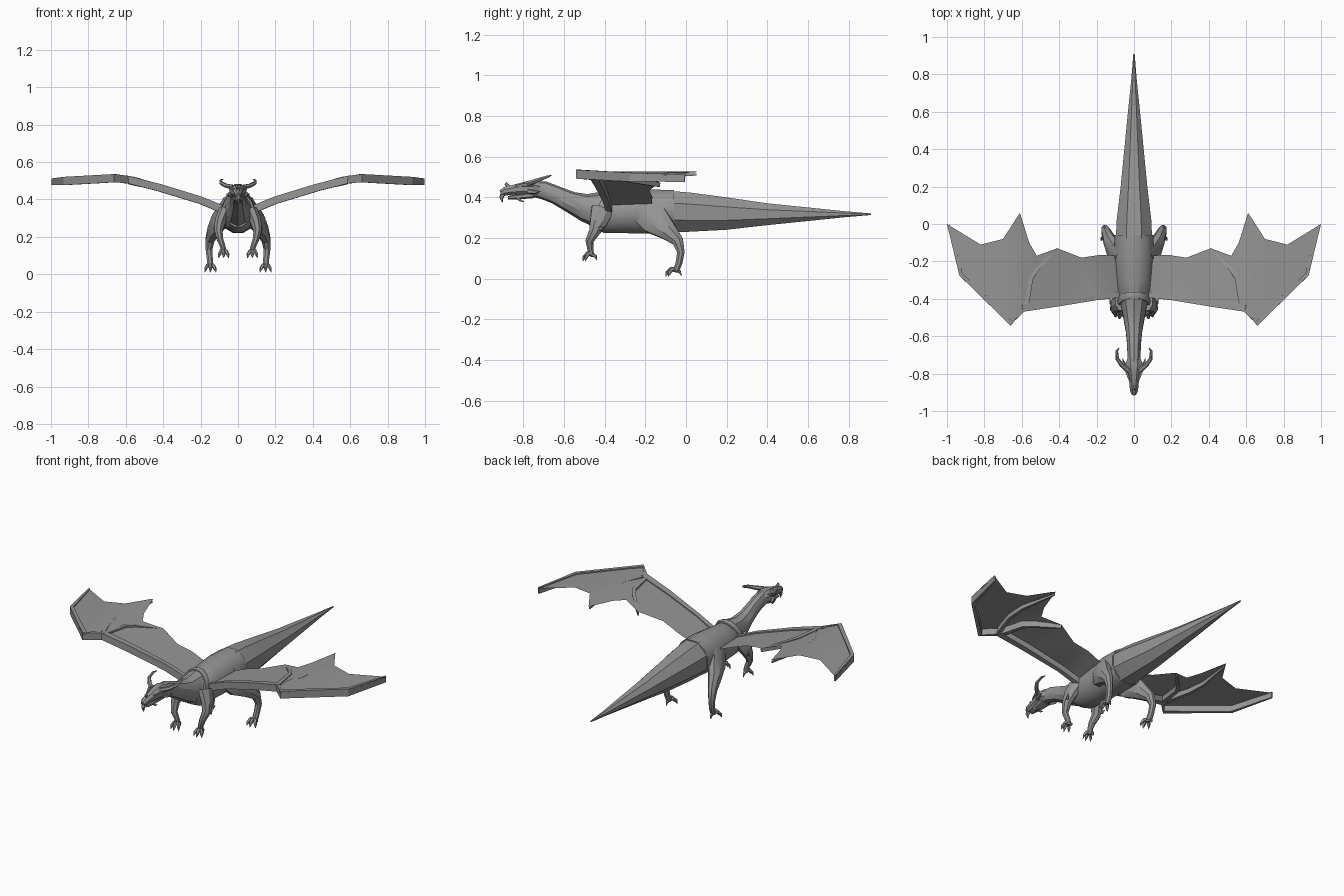
import bpy, bmesh, math
from mathutils import Vector

cube = bpy.data.objects.get("Cube")
if cube:
    bpy.data.objects.remove(cube, do_unlink=True)

grey = bpy.data.materials.new("scale grey")
grey.use_nodes = True
TONE = (0.3, 0.3, 0.3, 1)
grey.diffuse_color = TONE
grey.node_tree.nodes["Principled BSDF"].inputs["Base Color"].default_value = TONE


def finish(name, bm, mirror):
    mesh = bpy.data.meshes.new(name)
    bm.to_mesh(mesh)
    bm.free()
    mesh.materials.append(grey)
    obj = bpy.data.objects.new(name, mesh)
    bpy.context.collection.objects.link(obj)
    if mirror:
        obj.modifiers.new("mirror", 'MIRROR').use_bisect_axis[0] = False
        obj.modifiers["mirror"].use_mirror_merge = False
    bpy.ops.object.select_all(action='DESELECT')
    obj.select_set(True)
    bpy.context.view_layer.objects.active = obj
    bpy.ops.object.shade_smooth_by_angle(angle=math.radians(32))
    return obj


def add_tube(bm, path, radii, sides=6, ref=(1, 0, 0)):
    """Loft rings along a path; each radius is (along ref, across ref)."""
    pts = [Vector(p) for p in path]
    rings = []
    grow = 1 / math.cos(math.pi / 4) if sides == 4 else 1
    for i, p in enumerate(pts):
        t = (pts[min(i + 1, len(pts) - 1)] - pts[max(i - 1, 0)]).normalized()
        a = Vector(ref)
        a = (a - t * a.dot(t)).normalized()
        b = t.cross(a)
        r = radii[i] if isinstance(radii[i], tuple) else (radii[i], radii[i])
        ring = []
        for k in range(sides):
            ang = math.tau * (k + 0.5) / sides
            ring.append(bm.verts.new(p + grow * (a * r[0] * math.cos(ang) + b * r[1] * math.sin(ang))))
        rings.append(ring)
    for r0, r1 in zip(rings, rings[1:]):
        for k in range(sides):
            j = (k + 1) % sides
            bm.faces.new((r0[k], r0[j], r1[j], r1[k]))
    bm.faces.new(rings[0])
    bm.faces.new(rings[-1])
    bmesh.ops.recalc_face_normals(bm, faces=bm.faces)


def tube(name, path, radii, sides=6, ref=(1, 0, 0), mirror=True):
    bm = bmesh.new()
    add_tube(bm, path, radii, sides, ref)
    return finish(name, bm, mirror)


def spine(name, rows, sides=12):
    """Loft on the centre line from rows of y, z, half width, half height."""
    return tube(name, [(0, y, z) for y, z, w, h in rows],
                [(w, h) for y, z, w, h in rows], sides, mirror=False)


# Trunk, tail, neck and head
spine("body", [(-.47, .31, .06, .06), (-.41, .32, .088, .1), (-.3, .325, .1, .105),
               (-.17, .33, .11, .112), (-.06, .33, .107, .11)])
spine("tail", [(-.08, .33, .105, .11), (.02, .327, .1, .104), (.2, .32, .077, .086),
               (.4, .317, .056, .058), (.6, .317, .035, .036), (.78, .317, .015, .016),
               (.91, .317, .004, .004)], 8)
spine("neck", [(-.4, .335, .08, .1), (-.5, .35, .06, .068), (-.57, .378, .046, .052),
               (-.64, .412, .039, .045), (-.7, .435, .037, .045), (-.76, .443, .036, .038)], 10)
spine("head", [(-.7, .437, .03, .036), (-.75, .443, .05, .042), (-.79, .443, .04, .037),
               (-.85, .437, .027, .026), (-.89, .43, .023, .023), (-.91, .42, .012, .016)], 8)
spine("jaw", [(-.75, .412, .034, .016), (-.81, .405, .026, .014), (-.875, .398, .012, .009)], 6)
tube("beak_hook", [(0, -.895, .425), (0, -.908, .4), (0, -.903, .375)], [.016, .011, .002], 5, mirror=False)
tube("nose_horn", [(0, -.87, .45), (0, -.885, .467), (0, -.88, .475)], [.011, .007, .001], 5, mirror=False)

# Head spikes and brows
tube("horn", [(.028, -.785, .466), (.065, -.755, .474), (.09, -.72, .488), (.092, -.68, .502),
              (.08, -.662, .508)], [.014, .012, .01, .007, .002], 6, (0, 0, 1))
tube("brow", [(.022, -.84, .456), (.038, -.79, .462), (.045, -.75, .457)], [.005, .011, .004], 5)
tube("cheek_spike", [(.038, -.775, .43), (.055, -.745, .425), (.062, -.715, .43)], [.014, .009, .001], 5)
tube("chin_spike", [(.012, -.83, .4), (.015, -.815, .385), (.016, -.795, .378)], [.009, .006, .001], 5)

# Shoulder collar over the base of the neck
arc = [math.radians(-10 + 20 * i) for i in range(11)]
tube("collar", [(.08 * math.cos(a), -.42 + .04 * math.sin(a), .335 + .095 * math.sin(a)) for a in arc],
     [(.02, .01)] * len(arc), 6, (0, 1, 0), mirror=False)


def leg(name, path, radii, foot, spread):
    """A limb with three forward toes and one rear claw."""
    bm = bmesh.new()
    add_tube(bm, path, radii, 8)
    f = Vector(foot)
    for side in (-1, 0, 1):
        reach = Vector((side * .6, -1 + abs(side) * .25, 0)) * spread
        add_tube(bm, [f, f + reach * .5 + Vector((0, 0, .006)), f + reach * .85 - Vector((0, 0, .012)),
                      f + reach - Vector((0, 0, .032))], [.012, .011, .009, .001], 5)
    add_tube(bm, [f, f + Vector((0, spread * .4, -.008)), f + Vector((0, spread * .55, -.028))],
             [.011, .008, .001], 5)
    finish(name, bm, True)


leg("hind_leg", [(.07, -.2, .34), (.1, -.15, .285), (.13, -.09, .235), (.15, -.04, .185),
                 (.155, -.025, .13), (.15, -.035, .075), (.148, -.05, .04)],
    [(.04, .08), (.045, .078), (.036, .05), (.026, .03), (.019, .02), (.017, .018), (.018, .016)],
    (.148, -.05, .042), .05)
leg("front_leg", [(.07, -.41, .34), (.095, -.43, .28), (.105, -.45, .23), (.095, -.475, .185),
                  (.08, -.47, .145), (.077, -.465, .12)],
    [(.035, .06), (.032, .046), (.024, .03), (.018, .021), (.015, .016), (.016, .014)],
    (.077, -.462, .118), .045)
tube("elbow_spike", [(.105, -.44, .25), (.125, -.42, .245), (.13, -.4, .255)], [.016, .01, .001], 5)

# Wing height along the span
SPAN = [(0, .33), (.1, .375), (.2, .415), (.4, .477), (.62, .533), (.7, .533), (1, .513)]


def lift(x):
    for (x0, z0), (x1, z1) in zip(SPAN, SPAN[1:]):
        if x <= x1:
            return z0 + (z1 - z0) * (x - x0) / (x1 - x0)
    return SPAN[-1][1]


# Wing membrane: flat outline, cut across the span, then raised
outline = [(.05, -.37), (.2, -.38), (.42, -.43), (.59, -.46), (.66, -.545), (.935, -.27), (1, 0),
           (.82, -.11), (.7, -.08), (.61, .06), (.56, -.1), (.52, -.17), (.41, -.13),
           (.28, -.18), (.18, -.165), (.05, -.17)]
bm = bmesh.new()
bm.faces.new([bm.verts.new((x, y, 0)) for x, y in outline])
bmesh.ops.triangulate(bm, faces=bm.faces[:])
for x, z in SPAN[1:-1]:
    bmesh.ops.bisect_plane(bm, geom=bm.verts[:] + bm.edges[:] + bm.faces[:],
                           plane_co=(x, 0, 0), plane_no=(1, 0, 0))
for v in bm.verts:
    v.co.z = lift(v.co.x) - .006
finish("wing_membrane", bm, True)


def bone(name, points, widths, heights):
    tube(name, [(x, y, lift(x) - .019) for x, y in points], list(zip(heights, widths)), 4, (0, 0, 1))


# Wing bones
bone("wing_arm", [(.05, -.375), (.2, -.393), (.42, -.425), (.6, -.45)],
     [.016, .014, .018, .02], [.02] * 4)
bone("leading_finger", [(.585, -.45), (.657, -.53), (.925, -.27), (.992, -.005)],
     [.012, .012, .01, .005], [.02, .022, .022, .018])
bone("middle_finger", [(.595, -.44), (.64, -.3), (.65, -.18), (.61, .05)],
     [.011, .009, .007, .003], [.017, .014, .012, .005])
bone("inner_finger", [(.575, -.43), (.55, -.29), (.52, -.245), (.41, -.13)],
     [.013, .011, .01, .004], [.02, .021, .02, .01])
